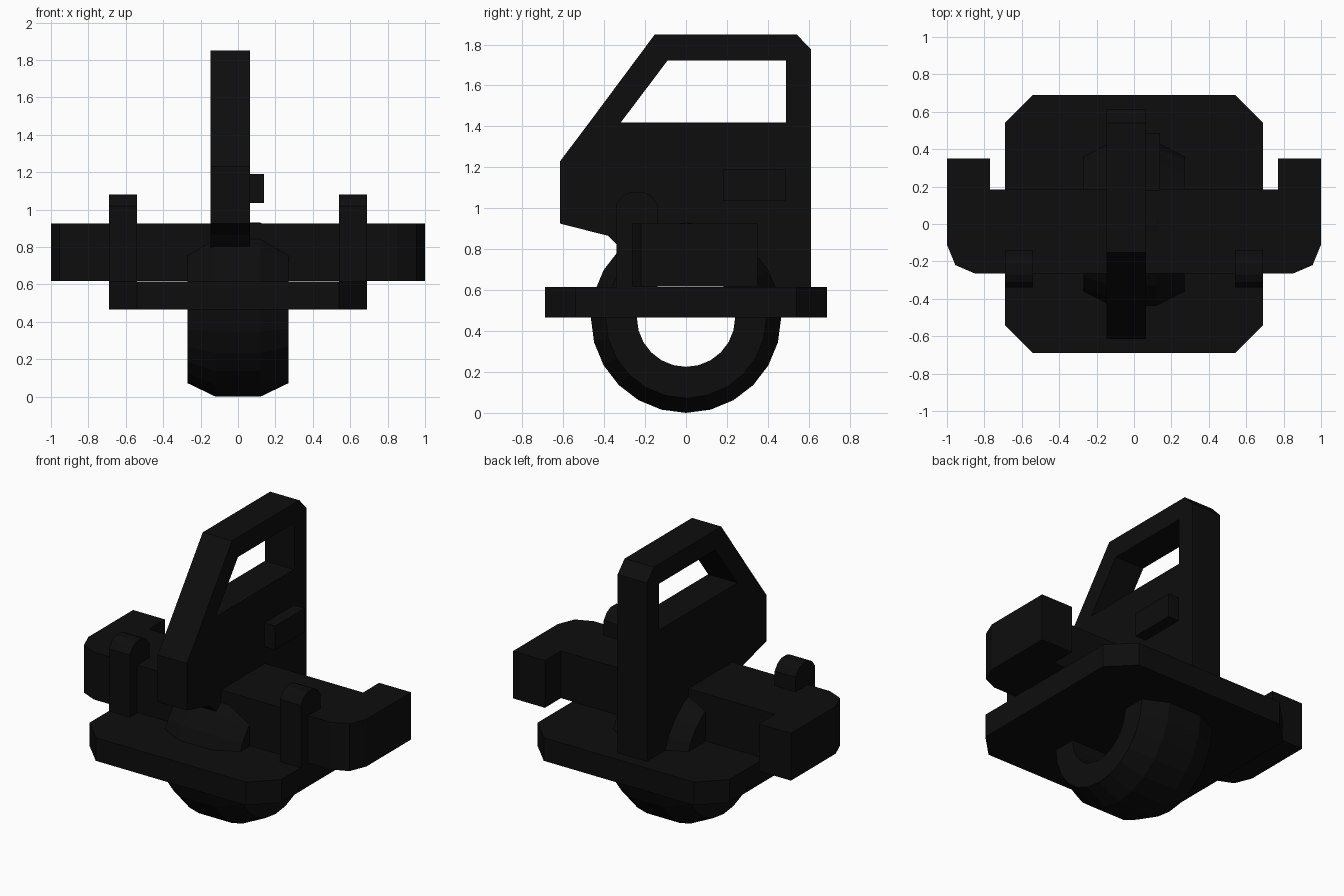
import bpy, bmesh, math

if "Cube" in bpy.data.objects:
    bpy.data.objects.remove(bpy.data.objects["Cube"])

black = bpy.data.materials.new("near black")
black.diffuse_color = (0.004, 0.004, 0.004, 1)
black.use_nodes = True
black.node_tree.nodes["Principled BSDF"].inputs["Base Color"].default_value = black.diffuse_color


def finish(name, bm):
    bmesh.ops.recalc_face_normals(bm, faces=bm.faces)
    me = bpy.data.meshes.new(name)
    bm.to_mesh(me)
    bm.free()
    me.materials.append(black)
    ob = bpy.data.objects.new(name, me)
    bpy.context.collection.objects.link(ob)
    return ob


def prism(name, pts, axis, lo, hi):
    """Extrude an outline along x (points are y,z) or z (points are x,y)."""
    bm = bmesh.new()
    put = (lambda p, t: (t, p[0], p[1])) if axis == 'x' else (lambda p, t: (p[0], p[1], t))
    a = [bm.verts.new(put(p, lo)) for p in pts]
    b = [bm.verts.new(put(p, hi)) for p in pts]
    bm.faces.new(a)
    bm.faces.new(b)
    n = len(pts)
    for i in range(n):
        j = (i + 1) % n
        bm.faces.new((a[i], a[j], b[j], b[i]))
    return finish(name, bm)


# wheel: hubless ring with chamfered tread
bm = bmesh.new()
section = [(-.27, .24), (-.27, .393), (-.12, .465), (.12, .465), (.27, .393), (.27, .24)]
N = 24
rings = []
for i in range(N):
    t = 2 * math.pi * i / N
    rings.append([bm.verts.new((x, r * math.sin(t), .465 - r * math.cos(t))) for x, r in section])
for i in range(N):
    p, q = rings[i], rings[(i + 1) % N]
    for k in range(len(section)):
        m = (k + 1) % len(section)
        bm.faces.new((p[k], p[m], q[m], q[k]))
finish("wheel", bm)

# octagonal base plate
c, e = .54, .69
prism("base_plate", [(c, -e), (e, -c), (e, c), (c, e), (-c, e), (-e, c), (-e, -c), (-c, -e)],
      'z', .465, .615)

# cross bar with swept-back ends
right = [(.85, -.265), (.955, -.22), (1, -.11), (1, .35), (.77, .35), (.77, .185)]
prism("cross_bar", right + [(-x, y) for x, y in reversed(right)], 'z', .618, .925)

# posts clasping the bar
post = [(-.34, .6), (-.34, 1.02), (-.31, 1.06), (-.27, 1.08), (-.21, 1.08),
        (-.17, 1.06), (-.14, 1.02), (-.14, .6)]
for side, lo in (("left", -.69), ("right", .54)):
    prism(side + "_post", post, 'x', lo, lo + .15)

# upright body with a window opening
X0, X1 = -.147, .063
prism("body_lower", [(-.615, .925), (-.38, .865), (-.345, .83), (-.3, .79), (.3, .79), (.4, .6),
                     (.612, .6), (.612, 1.42), (-.472, 1.42), (-.615, 1.23)], 'x', X0, X1)
prism("window_frame", [(-.472, 1.42), (-.152, 1.85), (.54, 1.85), (.612, 1.775), (.612, 1.42),
                       (.488, 1.42), (.488, 1.722), (-.09, 1.722), (-.318, 1.42)], 'x', X0, X1)

# side handle
prism("handle", [(.18, 1.035), (.485, 1.035), (.485, 1.19), (.18, 1.19)], 'x', X1 - .01, .14)
